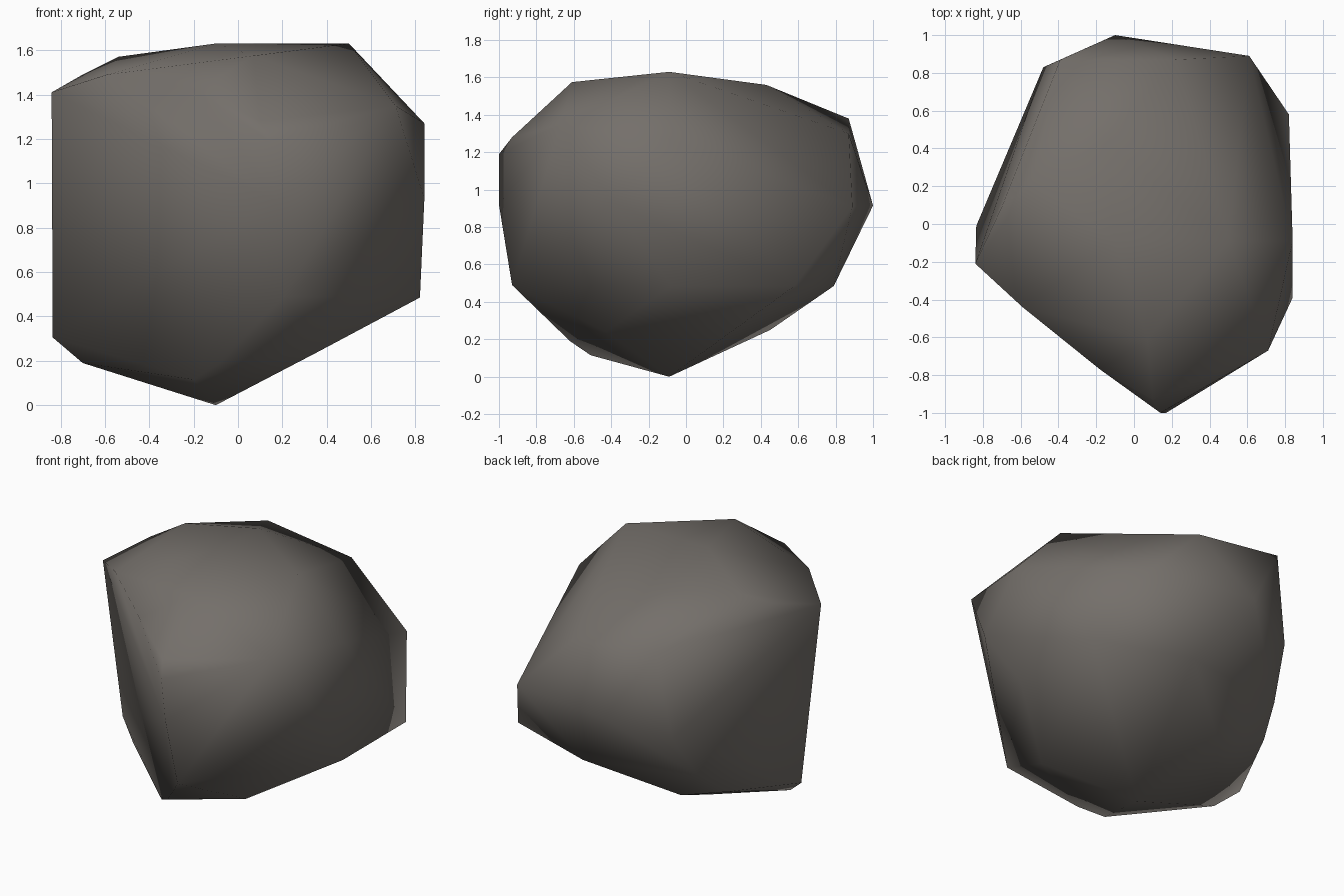
import bpy, bmesh

if "Cube" in bpy.data.objects:
    bpy.data.objects.remove(bpy.data.objects["Cube"])

# Corner points of the boulder, grouped by side; the surface is their convex hull
bottom = [(-.10, -.09, 0), (-.20, -.51, .115), (-.08, -.62, .19), (.36, -.43, .24),
          (-.70, -.09, .19), (-.28, .45, .25)]
front = [(.21, -.93, .49), (.17, -1, .92), (.14, -1, 1.19), (.10, -.93, 1.28),
         (-.18, -.77, 1.42), (.45, -.80, .90), (.71, -.67, 1.35)]
left = [(-.84, -.21, 1.41), (-.835, -.01, .305), (-.62, .47, .37), (-.55, .65, .52),
        (-.48, .83, .82)]
right = [(.84, -.39, .93), (.82, -.08, .485), (.82, .58, .485), (.84, -.09, 1.27)]
back = [(-.10, 1, .915), (.61, .89, .91), (.20, .79, .485), (.22, .87, 1.30),
        (-.39, .87, 1.38)]
top = [(-.10, -.09, 1.63), (.50, -.09, 1.63), (.07, -.61, 1.575), (-.54, .22, 1.57),
       (-.70, .09, 1.49), (-.15, .43, 1.56), (-.59, -.44, 1.49)]

# Boulder hull
bm = bmesh.new()
for p in bottom + front + left + right + back + top:
    bm.verts.new(p)
hull = bmesh.ops.convex_hull(bm, input=bm.verts[:])
loose = [v for v in bm.verts if not v.link_faces]
bmesh.ops.delete(bm, geom=loose, context='VERTS')
bmesh.ops.recalc_face_normals(bm, faces=bm.faces[:])
for f in bm.faces:
    f.smooth = True

mesh = bpy.data.meshes.new("boulder")
bm.to_mesh(mesh)
bm.free()
boulder = bpy.data.objects.new("boulder", mesh)
bpy.context.collection.objects.link(boulder)

# Warm grey stone
stone = bpy.data.materials.new("warm grey stone")
stone.diffuse_color = (.175, .16, .145, 1)
stone.use_nodes = True
stone.node_tree.nodes["Principled BSDF"].inputs["Base Color"].default_value = stone.diffuse_color
mesh.materials.append(stone)
